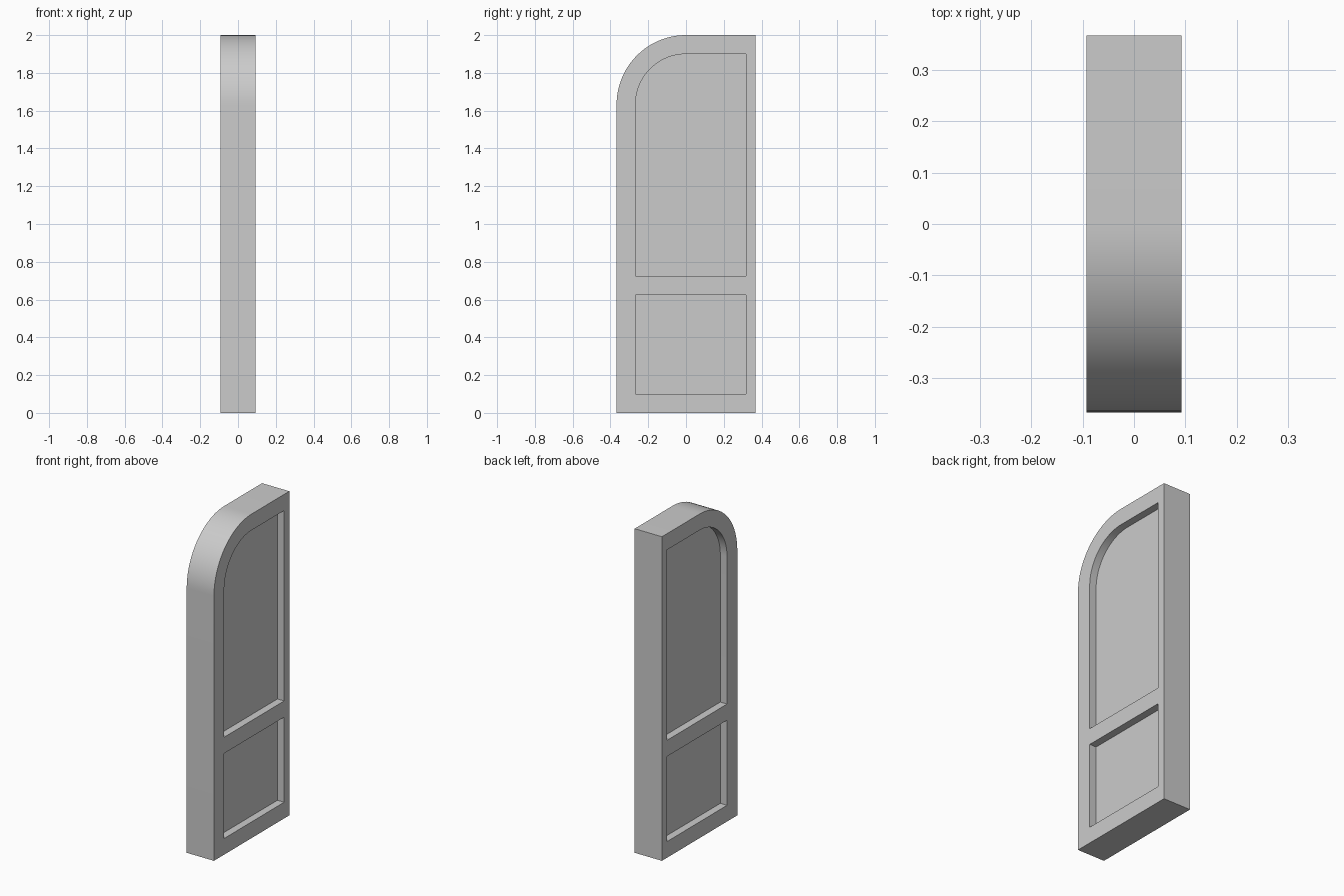
import bpy, bmesh, math

cube = bpy.data.objects.get("Cube")
if cube:
    bpy.data.objects.remove(cube, do_unlink=True)

HALF_X, HALF_Y, HEIGHT = 0.093, 0.3675, 2.0
RAIL, STILE, RECESS = 0.1, 0.05, 0.046
SPRING = HEIGHT - HALF_Y          # height where the arch begins
SEGMENTS = 24

grey = bpy.data.materials.new("plain grey")
grey.use_nodes = True
colour = (0.6, 0.6, 0.6, 1)
grey.diffuse_color = colour
grey.node_tree.nodes["Principled BSDF"].inputs["Base Color"].default_value = colour


def arched(radius, back, bottom):
    """Outline in (y, z) with one rounded upper front corner."""
    arc = [(-radius * math.cos(a), SPRING + radius * math.sin(a))
           for a in (math.pi / 2 * i / SEGMENTS for i in range(SEGMENTS + 1))]
    return [(-radius, bottom)] + arc + [(back, SPRING + radius), (back, bottom)]


def prism(name, outline, x0, x1):
    """Extrude a (y, z) outline along x."""
    bm = bmesh.new()
    face = bm.faces.new([bm.verts.new((x0, y, z)) for y, z in outline])
    side = bmesh.ops.extrude_face_region(bm, geom=[face])["geom"]
    moved = [v for v in side if isinstance(v, bmesh.types.BMVert)]
    bmesh.ops.translate(bm, verts=moved, vec=(x1 - x0, 0, 0))
    bmesh.ops.recalc_face_normals(bm, faces=bm.faces)
    mesh = bpy.data.meshes.new(name)
    bm.to_mesh(mesh)
    bm.free()
    mesh.materials.append(grey)
    obj = bpy.data.objects.new(name, mesh)
    bpy.context.collection.objects.link(obj)
    return obj


# Door leaf with one rounded upper corner
door = prism("door_leaf", arched(HALF_Y, HALF_Y, 0), -HALF_X, HALF_X)
bpy.context.view_layer.objects.active = door
door.select_set(True)

# Recessed panels, sunk into both broad faces
inner, back = HALF_Y - RAIL, HALF_Y - STILE
panels = {
    "upper_panel": arched(inner, back, 0.725),
    "lower_panel": [(-inner, RAIL), (-inner, 0.625), (back, 0.625), (back, RAIL)],
}
for name, outline in panels.items():
    for side in (-1, 1):
        cutter = prism(name + "_cutter", outline,
                       side * (HALF_X - RECESS), side * (HALF_X + RECESS))
        cutter.hide_render = True
        cut = door.modifiers.new(name, 'BOOLEAN')
        cut.operation = 'DIFFERENCE'
        cut.solver = 'EXACT'
        cut.object = cutter
        bpy.ops.object.modifier_apply(modifier=cut.name)
        bpy.data.objects.remove(cutter, do_unlink=True)

bpy.ops.object.shade_smooth_by_angle(angle=math.radians(30))
